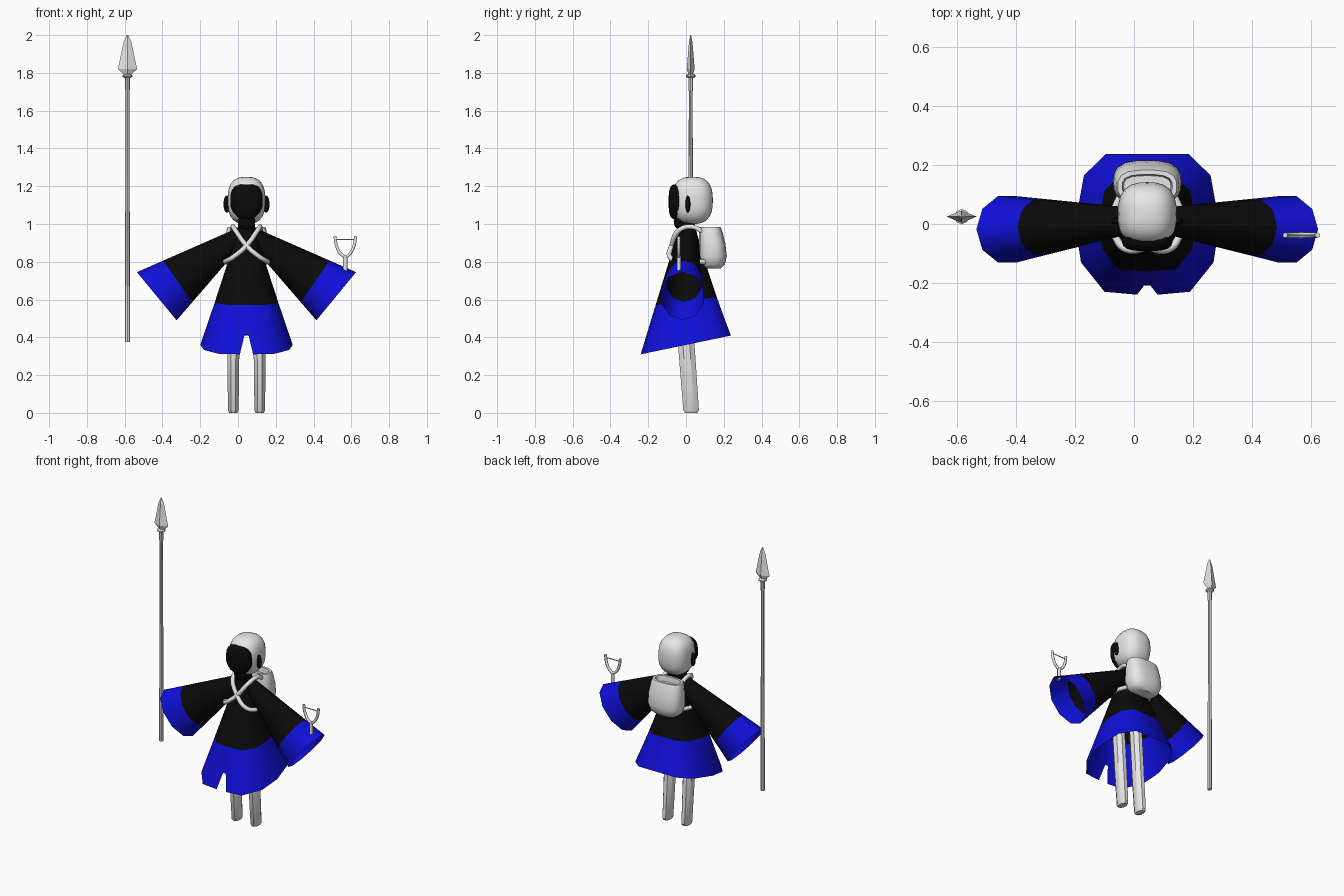
import bpy, bmesh, math
from mathutils import Vector

if "Cube" in bpy.data.objects:
    bpy.data.objects.remove(bpy.data.objects["Cube"])

CX = 0.045  # body centre line


def material(name, rgb):
    m = bpy.data.materials.new(name)
    m.diffuse_color = (*rgb, 1)
    m.use_nodes = True
    m.node_tree.nodes["Principled BSDF"].inputs["Base Color"].default_value = m.diffuse_color
    return m


GREY = material("pale_grey", (0.8, 0.8, 0.8))
BLACK = material("black", (0.003, 0.003, 0.003))
BLUE = material("blue", (0.005, 0.005, 0.7))


def finish(name, bm, mats, angle=50):
    bmesh.ops.recalc_face_normals(bm, faces=bm.faces)
    me = bpy.data.meshes.new(name)
    bm.to_mesh(me)
    bm.free()
    ob = bpy.data.objects.new(name, me)
    bpy.context.collection.objects.link(ob)
    for m in mats:
        me.materials.append(m)
    if angle:
        bpy.ops.object.select_all(action='DESELECT')
        ob.select_set(True)
        bpy.context.view_layer.objects.active = ob
        bpy.ops.object.shade_smooth_by_angle(angle=math.radians(angle))
    return ob


def loft(name, rings, mats, first=True, last=True, blue_from=99, skip=None, angle=50):
    """Join rings of points; bands from blue_from on use the second material."""
    bm = bmesh.new()
    vs = [[bm.verts.new(p) for p in r] for r in rings]
    n = len(rings[0])
    for i in range(len(vs) - 1):
        for j in range(n):
            if skip and skip(i, j):
                continue
            k = (j + 1) % n
            f = bm.faces.new((vs[i][j], vs[i][k], vs[i + 1][k], vs[i + 1][j]))
            f.material_index = int(i >= blue_from)
    if first:
        bm.faces.new(vs[0])
    if last:
        bm.faces.new(vs[-1])
    return finish(name, bm, mats, angle)


def oval(x, y, z, rx, ry, n=8, p=2.0, turn=0.0):
    """Horizontal superellipse ring."""
    pts = []
    for k in range(n):
        a = 2 * math.pi * k / n + turn
        c, s = math.cos(a), math.sin(a)
        d = (abs(c) ** p + abs(s) ** p) ** (1 / p)
        pts.append((x + rx * c / d, y + ry * s / d, z))
    return pts


def blob(name, centre, radii, mat, p=2.0):
    """Rounded box or ellipsoid."""
    bm = bmesh.new()
    bmesh.ops.create_uvsphere(bm, u_segments=24, v_segments=14, radius=1)
    for v in bm.verts:
        d = sum(abs(c) ** p for c in v.co) ** (1 / p)
        v.co = [centre[i] + radii[i] * v.co[i] / d for i in range(3)]
    return finish(name, bm, [mat], 60)


def tube(name, pts, r, mat, smooth=True):
    cu = bpy.data.curves.new(name, 'CURVE')
    cu.dimensions = '3D'
    cu.bevel_depth = r
    cu.bevel_resolution = 1
    cu.use_fill_caps = True
    cu.resolution_u = 5
    sp = cu.splines.new('BEZIER' if smooth else 'POLY')
    if smooth:
        sp.bezier_points.add(len(pts) - 1)
        for b, p in zip(sp.bezier_points, pts):
            b.co = p
            b.handle_left_type = b.handle_right_type = 'AUTO'
    else:
        sp.points.add(len(pts) - 1)
        for b, p in zip(sp.points, pts):
            b.co = (*p, 1)
    ob = bpy.data.objects.new(name, cu)
    bpy.context.collection.objects.link(ob)
    cu.materials.append(mat)
    bpy.ops.object.select_all(action='DESELECT')
    ob.select_set(True)
    bpy.context.view_layer.objects.active = ob
    bpy.ops.object.convert(target='MESH')


# Robe: angular bell, tilted hem, front slit
half = [(0.14, 0.238), (0.215, 0.165), (0.245, 0.0), (0.225, -0.13), (0.145, -0.23)]
rings = []
for t, slit in ((0, .006), (.3, .007), (.62, .008), (.72, .009), (.85, .01), (1, .035)):
    s = 0.2 + 0.8 * t ** 1.08
    side = [(x * s, y * s) for x, y in half] + [(slit, -0.24 * s)]
    outline = side + [(-x, y) for x, y in reversed(side)]
    rings.append([(CX + x, y + 0.005 * (1 - t), 0.97 - 0.61 * t + 0.208 * y * t)
                  for x, y in outline])
loft("robe", rings, [BLACK, BLUE], last=False, blue_from=2,
     skip=lambda i, j: i == 4 and j == 5)

# Sleeves: wide open cones with blue cuffs
top0, top1 = Vector((0.045, 0.012, 0.98)), Vector((0.58, -0.018, 0.745))
bot0, bot1 = Vector((0.05, 0.012, 0.86)), Vector((0.37, -0.018, 0.49))
for side, label in ((1, "left"), (-1, "right")):
    rings = []
    for t in (0, 0.35, 0.74, 0.87, 1):
        a, b = top0.lerp(top1, t), bot0.lerp(bot1, t)
        mid, arm = (a + b) / 2, (a - b) / 2
        ry = 0.045 + 0.073 * t
        ring = []
        for k in range(10):
            ang = 2 * math.pi * k / 10
            q = mid + arm * math.cos(ang) + Vector((0, ry * math.sin(ang), 0))
            ring.append((CX + side * q.x, q.y, q.z))
        rings.append(ring)
    loft(label + "_sleeve", rings, [BLACK, BLUE], last=False, blue_from=2)

# Legs
for x, label in ((-0.07, "right"), (0.07, "left")):
    rings = [oval(CX + x, y, z, rx, ry, 8, 2.6, math.pi / 8)
             for z, y, rx, ry in ((0, .027, .022, .034), (.014, .027, .029, .043),
                                  (.3, .006, .033, .045), (.6, -.015, .034, .045))]
    loft(label + "_leg", rings, [GREY], angle=35)

# Neck, hood, face and ears
loft("neck", [oval(CX, 0.005, z, r, r, 10) for z, r in ((.94, .05), (1.04, .04))], [BLACK])
blob("hood", (CX, 0.034, 1.125), (0.1, 0.108, 0.125), GREY, 2.7)
face = blob("face", (CX, -0.052, 1.118), (0.086, 0.04, 0.092), BLACK, 3.2)
for v in face.data.vertices:  # narrow the chin
    if v.co.z < 1.09:
        v.co.x = CX + (v.co.x - CX) * (1 - 4.5 * (1.09 - v.co.z))
blob("chin_shade", (CX, -0.035, 1.015), (0.045, 0.03, 0.045), BLACK)
for s, label in ((1, "left"), (-1, "right")):
    blob(label + "_ear", (CX + s * 0.104, 0.01, 1.105), (0.018, 0.013, 0.045), BLACK)

# Backpack with a recessed top
pack = [(.765, .14, .075, .045), (.785, .142, .1, .064), (.83, .142, .116, .074),
        (.9, .138, .114, .07), (.965, .13, .106, .061), (.985, .128, .1, .055),
        (.985, .128, .085, .04), (.95, .128, .08, .036)]
loft("backpack", [oval(CX, y, z, rx, ry, 20, 3) for z, y, rx, ry in pack], [GREY], angle=40)

# Crossed chest straps running over the shoulders to the pack
for s, label in ((1, "first"), (-1, "second")):
    path = [(-.07, .09, .96), (-.072, .03, .985), (-.06, -.035, .968), (0, -.075, .885),
            (.07, -.085, .825), (.105, -.05, .805), (.115, .03, .80), (.09, .1, .80)]
    tube(label + "_strap", [(CX + s * x, y, z) for x, y, z in path], 0.014, GREY)

# Slingshot
SX, SY = 0.568, -0.038
tube("slingshot_handle", [(SX, SY, .75), (SX, SY, .83)], 0.012, GREY, False)
tube("slingshot_fork", [(SX + x, SY, z) for x, z in
                        ((-.055, .935), (-.045, .88), (-.02, .838), (0, .828),
                         (.02, .838), (.045, .88), (.055, .935))], 0.009, GREY)
tube("slingshot_band", [(SX - .052, SY, .918), (SX + .052, SY, .918)], 0.003, GREY, False)

# Spear: shaft, collar and diamond blade
PX, PY = -0.585, 0.025
loft("spear_shaft", [oval(PX, PY, z, r, r, 8) for z, r in
                     ((.375, .014), (1.7, .01), (1.72, .013), (1.78, .013))], [GREY], angle=40)
loft("spear_collar", [oval(PX, PY, z, r, r, 8) for z, r in
                      ((1.772, .014), (1.78, .026), (1.788, .026), (1.794, .014))],
     [GREY], angle=0)
blade = [(1.79, .018, .011), (1.82, .051, .021), (1.965, .02, .009), (2.0, .004, .002)]
loft("spear_blade", [oval(PX, PY, z, rx, ry, 4) for z, rx, ry in blade], [GREY], angle=0)
